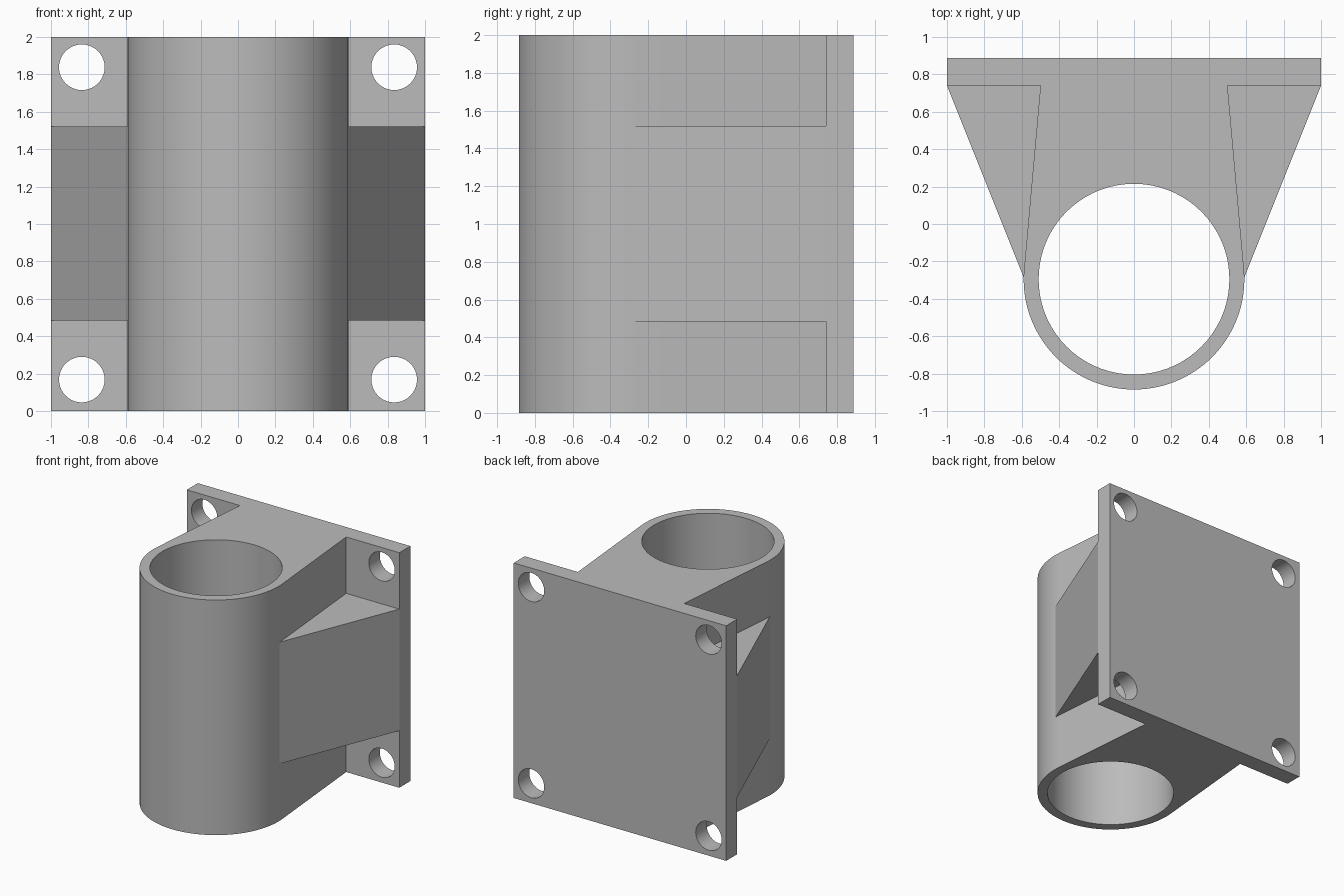
import bpy, bmesh, math
from mathutils import Matrix

if "Cube" in bpy.data.objects:
    bpy.data.objects.remove(bpy.data.objects["Cube"])

HEIGHT = 2.0
TUBE_Y, OUTER, BORE = -0.295, 0.59, 0.51
PLATE_FRONT, PLATE_BACK = 0.74, 0.888

grey = bpy.data.materials.new("plain_grey")
grey.use_nodes = True
colour = (0.5, 0.5, 0.5, 1)
grey.diffuse_color = colour
grey.node_tree.nodes["Principled BSDF"].inputs["Base Color"].default_value = colour


def finish(bm, name):
    bmesh.ops.recalc_face_normals(bm, faces=bm.faces)
    mesh = bpy.data.meshes.new(name)
    bm.to_mesh(mesh)
    bm.free()
    mesh.materials.append(grey)
    obj = bpy.data.objects.new(name, mesh)
    bpy.context.collection.objects.link(obj)
    return obj


def prism(name, outline, z0, z1):
    """Extrude a plan outline from z0 up to z1."""
    bm = bmesh.new()
    face = bm.faces.new([bm.verts.new((x, y, z0)) for x, y in outline])
    top = bmesh.ops.extrude_face_region(bm, geom=[face])["geom"]
    verts = [v for v in top if isinstance(v, bmesh.types.BMVert)]
    bmesh.ops.translate(bm, verts=verts, vec=(0, 0, z1 - z0))
    return finish(bm, name)


def cylinder(name, radius, depth, matrix, segments):
    bm = bmesh.new()
    bmesh.ops.create_cone(bm, cap_ends=True, segments=segments, radius1=radius,
                          radius2=radius, depth=depth, matrix=matrix)
    return finish(bm, name)


def combine(target, tool, operation):
    """Apply a boolean and discard the tool."""
    mod = target.modifiers.new(operation, "BOOLEAN")
    mod.operation, mod.solver, mod.object = operation, "EXACT", tool
    bpy.context.view_layer.objects.active = target
    bpy.ops.object.modifier_apply(modifier=mod.name)
    bpy.data.objects.remove(tool)


# Tube with tapering web: an arc tangent to the web's straight sides
web_x, inset = 0.5, 0.06
start, steps = math.radians(5), 68
sweep = math.pi + 2 * start
outline = [(OUTER * math.cos(start - sweep * i / steps),
            TUBE_Y + OUTER * math.sin(start - sweep * i / steps))
           for i in range(steps + 1)]
outline += [(-web_x, PLATE_FRONT), (-web_x, PLATE_FRONT + inset),
            (web_x, PLATE_FRONT + inset), (web_x, PLATE_FRONT)]
bracket = prism("pole_bracket", outline, 0, HEIGHT)

# Mounting plate
combine(bracket, prism("mounting_plate", [(-1, PLATE_FRONT), (1, PLATE_FRONT),
        (1, PLATE_BACK), (-1, PLATE_BACK)], 0, HEIGHT), "UNION")

# Middle block whose slanted sides form the two side gussets
gusset = [(0.59, -0.285), (1, PLATE_FRONT), (1, PLATE_FRONT + inset)]
gusset += [(-x, y) for x, y in reversed(gusset)]
combine(bracket, prism("side_gussets", gusset, 0.485, 1.52), "UNION")

# Pole bore
combine(bracket, cylinder("bore", BORE, 3, Matrix.Translation((0, TUBE_Y, 1)), 72),
        "DIFFERENCE")

# Corner bolt holes
for x in (-0.835, 0.835):
    for z in (0.168, 1.838):
        place = Matrix.Translation((x, 0.81, z)) @ Matrix.Rotation(math.pi / 2, 4, "X")
        combine(bracket, cylinder("bolt_hole", 0.122, 0.5, place, 40), "DIFFERENCE")

bpy.ops.object.select_all(action="DESELECT")
bracket.select_set(True)
bpy.context.view_layer.objects.active = bracket
bpy.ops.object.shade_smooth_by_angle(angle=math.radians(15))
